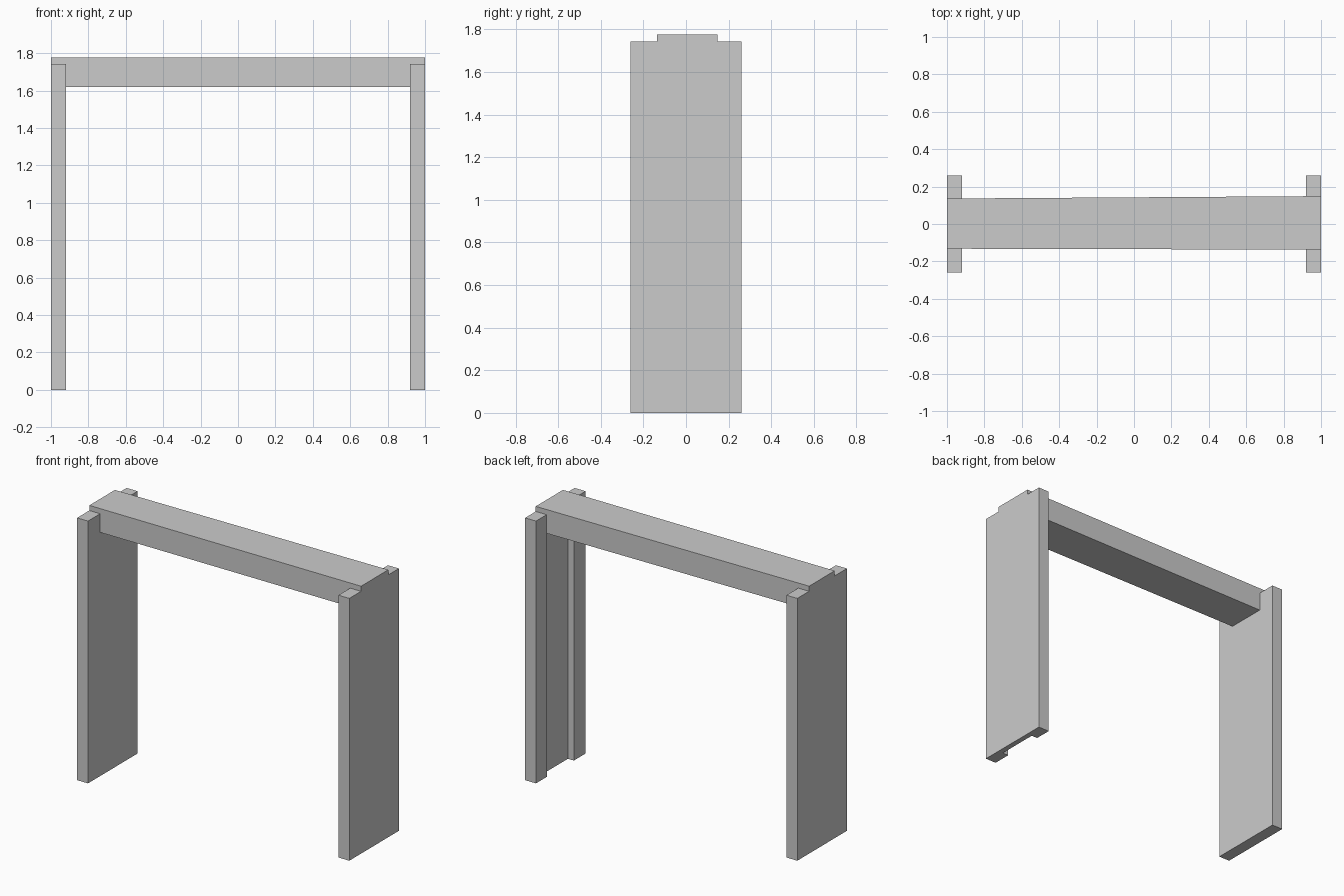
import bpy
import bmesh

if "Cube" in bpy.data.objects:
    bpy.data.objects.remove(bpy.data.objects["Cube"])

W = 1.0        # half width
T = 0.08       # upright thickness
D = 0.26       # half depth of uprights
LEG_TOP = 1.742
TOP = 1.776
BEAM_BOTTOM = 1.618


def prism(name, outline, z0, z1):
    """Extrude a plan outline (x, y) from z0 to z1."""
    bm = bmesh.new()
    face = bm.faces.new([bm.verts.new((x, y, z0)) for x, y in outline])
    ext = bmesh.ops.extrude_face_region(bm, geom=[face])
    verts = [v for v in ext["geom"] if isinstance(v, bmesh.types.BMVert)]
    bmesh.ops.translate(bm, verts=verts, vec=(0, 0, z1 - z0))
    bmesh.ops.recalc_face_normals(bm, faces=bm.faces)
    mesh = bpy.data.meshes.new(name)
    bm.to_mesh(mesh)
    bm.free()
    obj = bpy.data.objects.new(name, mesh)
    bpy.context.collection.objects.link(obj)
    return obj


# Left upright: plain solid panel
prism("left_upright", [(-W, -D), (-W + T, -D), (-W + T, D), (-W, D)], 0, LEG_TOP)

# Right upright: channel section, open on its inner side
inner, web = W - T, W - 0.036
prism("right_upright", [
    (W, -D), (W, D), (inner, D), (inner, 0.147),
    (web, 0.147), (web, -0.137), (inner, -0.137), (inner, -D),
], 0, LEG_TOP)

# Cross beam: slightly wider at the right end, let into both uprights
prism("cross_beam", [(-W, -0.132), (W, -0.137), (W, 0.149), (-W, 0.136)],
      BEAM_BOTTOM, TOP)
